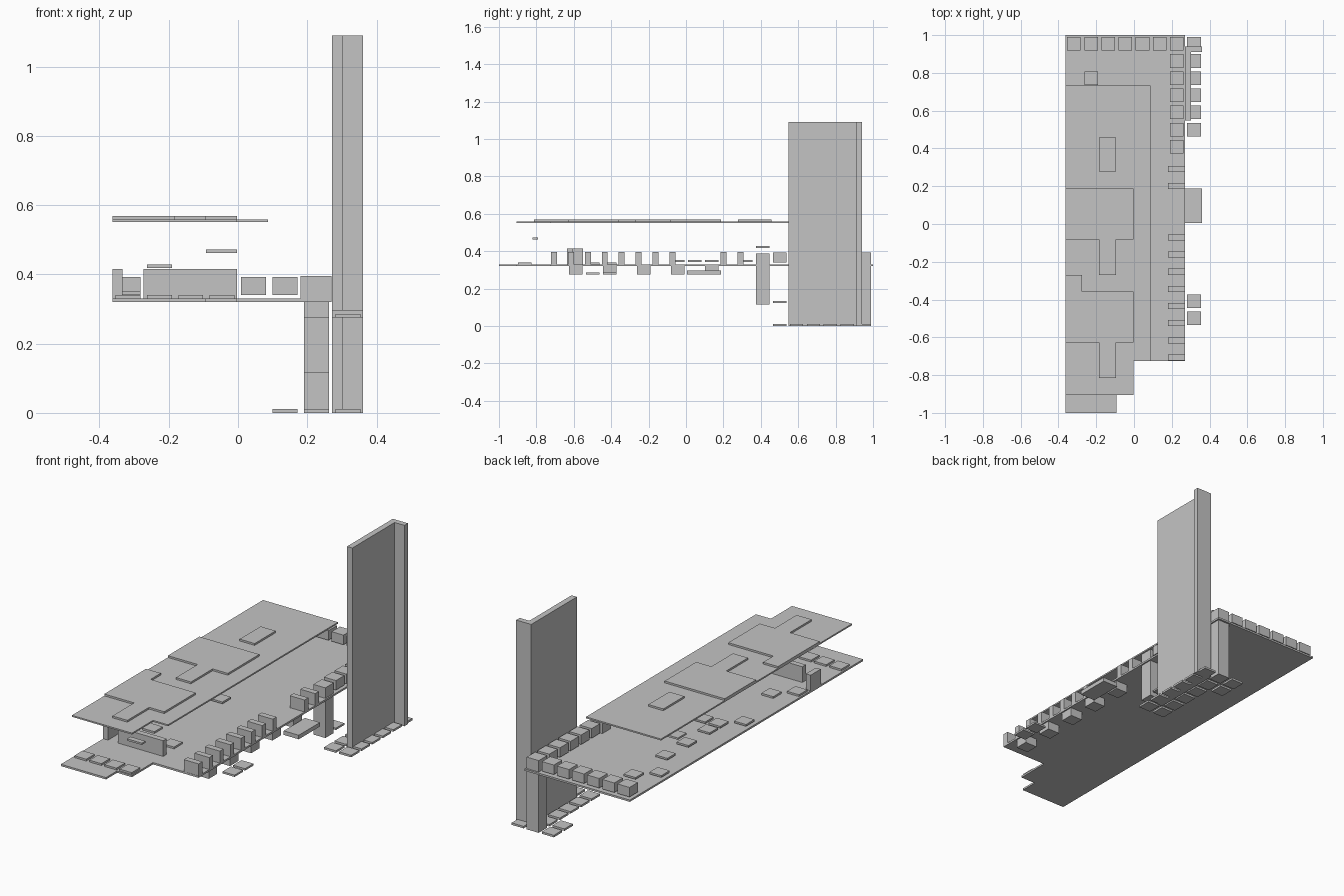
import bpy, bmesh

if "Cube" in bpy.data.objects:
    bpy.data.objects.remove(bpy.data.objects["Cube"])

grey = bpy.data.materials.new("plain_grey")
grey.diffuse_color = (0.55, 0.55, 0.55, 1)
grey.use_nodes = True
grey.node_tree.nodes["Principled BSDF"].inputs["Base Color"].default_value = grey.diffuse_color


def make_object(name, bm):
    bmesh.ops.recalc_face_normals(bm, faces=bm.faces)
    mesh = bpy.data.meshes.new(name)
    bm.to_mesh(mesh)
    bm.free()
    mesh.materials.append(grey)
    obj = bpy.data.objects.new(name, mesh)
    bpy.context.collection.objects.link(obj)
    return obj


def slab(name, outline, z0, z1):
    """Extrude a flat outline from z0 up to z1."""
    bm = bmesh.new()
    face = bm.faces.new([bm.verts.new((x, y, z0)) for x, y in outline])
    ext = bmesh.ops.extrude_face_region(bm, geom=[face])
    top = [v for v in ext["geom"] if isinstance(v, bmesh.types.BMVert)]
    bmesh.ops.translate(bm, verts=top, vec=(0, 0, z1 - z0))
    return make_object(name, bm)


def box(name, x0, x1, y0, y1, z0, z1):
    return slab(name, [(x0, y0), (x1, y0), (x1, y1), (x0, y1)], z0, z1)


# Everything small sits on a square grid
PITCH, CELL = 0.0908, 0.072


def cell(name, i, j, z0, z1):
    """Grid block: i counts from the left edge, j from the back edge."""
    x = -0.354 + i * PITCH
    y = 0.99 - j * PITCH
    return box(name, x, x + CELL, y - CELL, y, z0, z1)


# Main floor with stepped front
slab("floor", [(-0.363, -1), (-0.092, -1), (-0.092, -0.905), (-0.003, -0.905),
               (-0.003, -0.724), (0.27, -0.724), (0.27, 1), (-0.363, 1)], 0.32, 0.33)

# Upper roof sheet
slab("roof", [(-0.363, -0.905), (-0.003, -0.905), (-0.003, -0.724), (0.087, -0.724),
              (0.087, 0.733), (-0.363, 0.733)], 0.551, 0.559)

# Raised T-shaped panels and small plates on the roof
for k, y in enumerate((0.187, -0.358)):
    slab(f"roof_panel_{k}", [(-0.363, y), (-0.003, y), (-0.003, y - 0.27), (-0.094, y - 0.27),
                             (-0.094, y - 0.456), (-0.184, y - 0.456), (-0.184, y - 0.27),
                             (-0.363, y - 0.27)], 0.559, 0.569)
box("roof_hatch", -0.184, -0.094, 0.277, 0.457, 0.559, 0.569)
box("roof_edge_plate", -0.363, -0.274, -0.358, -0.27, 0.559, 0.569)

# Tall tower wall with return at the back
slab("tower", [(0.271, 0.548), (0.303, 0.548), (0.303, 0.91), (0.361, 0.91),
               (0.361, 0.94), (0.271, 0.94)], 0.0, 1.09)

# Cubes along the back edge and the right edge, two of them tall columns
for i in range(6):
    cell("back_block", i, 0, 0.34, 0.392)
cell("back_column", 6, 0, 0.0, 0.392)
for j in range(1, 6):
    cell("side_block", 6, j, 0.34, 0.392)
cell("side_column", 6, 6, 0.115, 0.387)

# Thin fins on the right edge
for k in [0, 1] + list(range(4, 12)):
    y = 0.292 - k * PITCH
    box("fin", 0.181, 0.27, y - 0.016, y + 0.016, 0.33, 0.395)

# Blocks hung under the right edge
for j in range(9, 18, 2):
    cell("under_block", 6, j, 0.275, 0.32)

# Front wall and post between floor and roof
box("front_wall", -0.273, -0.003, -0.637, -0.607, 0.33, 0.415)
box("left_post", -0.363, -0.334, -0.637, -0.55, 0.33, 0.415)

# Thin paving tiles on the floor
for i in range(4):
    cell("front_tile", i, 20, 0.33, 0.34)
for i, j in [(0, 16), (3, 16), (1, 15)]:
    cell("floor_tile", i, j, 0.33, 0.34)
for i, j in [(1, 2), (0, 3), (1, 5), (1, 7), (1, 9), (2, 10), (1, 10), (0, 11)]:
    cell("floor_tile", i, j, 0.342, 0.352)

# Floating tiles
cell("floating_tile", 1, 6, 0.418, 0.428)
box("floating_ledge", -0.092, -0.003, -0.82, -0.79, 0.462, 0.472)
cell("low_tile", 6, 5, 0.124, 0.134)
box("side_step", 0.271, 0.361, 0.005, 0.187, 0.275, 0.297)
for j in (15, 16):
    cell("side_tile", 7, j, 0.275, 0.285)

# Ground tiles around the tower
for j in range(6):
    cell("ground_tile", 7, j, 0.0, 0.011)
for j in range(1, 6):
    cell("ground_tile", 6, j, 0.0, 0.011)
for j in range(2):
    cell("ground_tile", 5, j, 0.0, 0.011)
